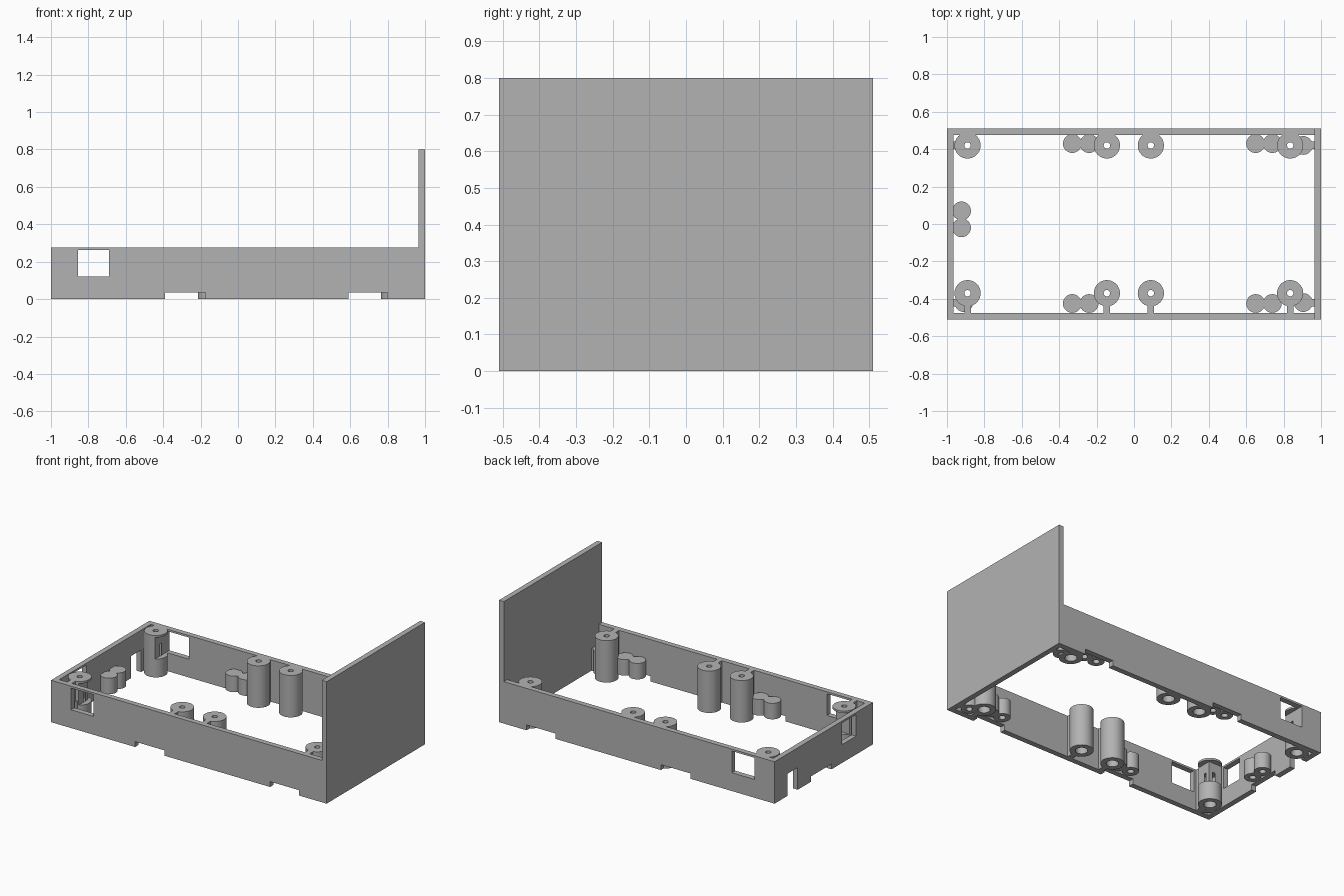
import bpy
import bmesh
from math import pi, cos, sin, radians

old = bpy.data.objects.get("Cube")
if old:
    bpy.data.objects.remove(old, do_unlink=True)

grey = bpy.data.materials.new("plain_grey")
grey.use_nodes = True
grey.diffuse_color = (0.45, 0.45, 0.45, 1)
grey.node_tree.nodes["Principled BSDF"].inputs["Base Color"].default_value = (0.45, 0.45, 0.45, 1)

H = 0.275          # frame height
W = 0.51           # half depth
T = 0.035          # wall thickness
NOTCH = 0.035      # height of the shallow floor notches


def finish(name, bm):
    bmesh.ops.recalc_face_normals(bm, faces=bm.faces)
    mesh = bpy.data.meshes.new(name)
    bm.to_mesh(mesh)
    bm.free()
    mesh.materials.append(grey)
    obj = bpy.data.objects.new(name, mesh)
    bpy.context.collection.objects.link(obj)
    return obj


def box(name, x, y, z):
    bm = bmesh.new()
    bmesh.ops.create_cube(bm, size=1)
    for v in bm.verts:
        for i, (lo, hi) in enumerate((x, y, z)):
            v.co[i] = lo if v.co[i] < 0 else hi
    return finish(name, bm)


def lathe(name, profile, x, y, sides=40):
    """Revolve a closed (radius, height) profile around a vertical axis."""
    bm = bmesh.new()
    rings = []
    for k in range(sides):
        a = 2 * pi * k / sides
        rings.append([bm.verts.new((x + r * cos(a), y + r * sin(a), z)) for r, z in profile])
    n = len(profile)
    for k in range(sides):
        a, b = rings[k], rings[(k + 1) % sides]
        for i in range(n):
            j = (i + 1) % n
            if profile[i][0] or profile[j][0]:
                bm.faces.new((a[i], b[i], b[j], a[j]))
    bmesh.ops.remove_doubles(bm, verts=bm.verts, dist=1e-5)
    return finish(name, bm)


def activate(obj):
    bpy.ops.object.select_all(action="DESELECT")
    obj.select_set(True)
    bpy.context.view_layer.objects.active = obj


def cut(obj, cutter):
    """Subtract the cutter and discard it."""
    activate(obj)
    mod = obj.modifiers.new("cut", "BOOLEAN")
    mod.operation = "DIFFERENCE"
    mod.solver = "EXACT"
    mod.object = cutter
    bpy.ops.object.modifier_apply(modifier=mod.name)
    bpy.data.objects.remove(cutter, do_unlink=True)


def smooth(obj):
    activate(obj)
    bpy.ops.object.shade_smooth_by_angle(angle=radians(30))


def side_windows():
    return box("cutter", (-0.855, -0.69), (-1, 1), (0.12, 0.262))


def end_window():
    return box("cutter", (-1.2, -0.8), (-0.335, -0.19), (0.12, 0.262))


# Open frame with windows, floor notches and a cable slot
frame = box("frame", (-1, 1 - T), (-W, W), (0, H))
cut(frame, box("cutter", (-1 + T, 1.2), (-W + T, W - T), (-1, 1)))
cut(frame, side_windows())
cut(frame, end_window())
for x0, x1 in ((-0.39, -0.175), (0.59, 0.80)):
    cut(frame, box("cutter", (x0, x1), (-1, 1), (-1, NOTCH)))
cut(frame, box("cutter", (-1.2, -0.9), (-0.08, 0.135), (-1, NOTCH)))
cut(frame, box("cutter", (-1.2, -0.9), (0.27, 0.375), (-1, 0.145)))

# Tall end panel
box("end_panel", (1 - T, 1), (-W, W), (0, 0.8))

# Screw bosses with a counterbore below, and ribs to the front wall
R = 0.07
boss_profile = [(0.017, H), (R, H), (R, 0), (0.036, 0), (0.036, 0.2), (0.017, 0.2)]
for i, x in enumerate((-0.89, -0.145, 0.09, 0.835)):
    for side, y in (("front", -0.37), ("back", 0.42)):
        boss = lathe(f"{side}_screw_boss_{i + 1}", boss_profile, x, y)
        if i == 0:
            cut(boss, side_windows())
            if side == "front":
                cut(boss, end_window())
        smooth(boss)
    rib = box(f"front_rib_{i + 1}", (x - 0.0175, x + 0.0175), (-W + T, -0.435), (0, H))
    if i == 0:
        cut(rib, side_windows())


# Short pegs with blind holes
def peg(name, x, y, bottom):
    top = 0.145
    return lathe(name, [(0, top), (0.05, top), (0.05, bottom), (0.02, bottom),
                        (0.02, 0.11), (0, 0.11)], x, y, 32)


for side, y in (("front", -0.425), ("back", 0.43)):
    for i, x in enumerate((-0.33, -0.24, 0.65, 0.74)):
        smooth(peg(f"{side}_peg_{i + 1}", x, y, 0.04))
for i, y in enumerate((-0.02, 0.07)):
    smooth(peg(f"end_peg_{i + 1}", -0.922, y, 0.04))

# Corner pegs beside the outer bosses, tied to the end walls
for end, x, boss_x, wall in (("right", -0.91, -0.89, -0.965), ("left", 0.905, 0.835, 0.965)):
    for side, y, boss_y in (("front", -0.42, -0.37), ("back", 0.42, 0.42)):
        corner = peg(f"{side}_{end}_corner_peg", x, y, 0)
        cut(corner, lathe("cutter", [(0, 1), (0.069, 1), (0.069, -1), (0, -1)], boss_x, boss_y))
        smooth(corner)
        inner = wall - 0.016 if wall > 0 else wall + 0.016
        box(f"{side}_{end}_corner_rib", sorted((inner, wall)), (y - 0.02, y + 0.02), (0, 0.145))
